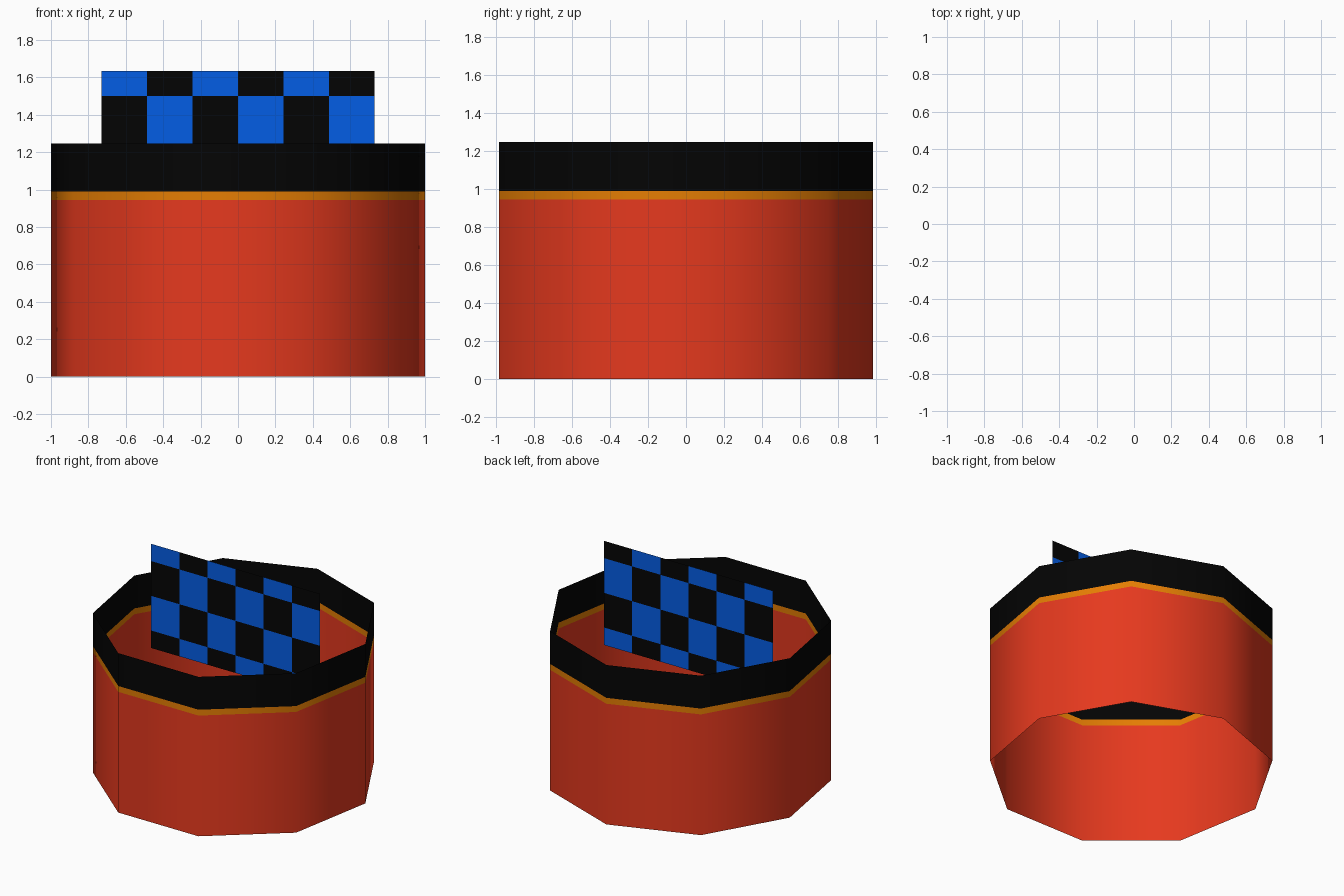
import bpy, bmesh, math

if "Cube" in bpy.data.objects:
    bpy.data.objects.remove(bpy.data.objects["Cube"])


def material(name, rgb):
    m = bpy.data.materials.new(name)
    m.diffuse_color = (*rgb, 1)
    m.use_nodes = True
    m.node_tree.nodes["Principled BSDF"].inputs["Base Color"].default_value = m.diffuse_color
    return m


RED = material("red", (0.79, 0.041, 0.013))
ORANGE = material("orange", (0.78, 0.205, 0.001))
BLACK = material("black", (0.0012, 0.0012, 0.0012))
BLUE = material("blue", (0.0012, 0.11, 0.78))


def sheet(name, rows, mats, pick, closed=False, smooth=False):
    """Skin rows of points into quads; pick(row, column) gives the material index."""
    bm = bmesh.new()
    grid = [[bm.verts.new(p) for p in row] for row in rows]
    n = len(rows[0])
    for r in range(len(rows) - 1):
        for c in range(n if closed else n - 1):
            d = (c + 1) % n
            f = bm.faces.new((grid[r][c], grid[r][d], grid[r + 1][d], grid[r + 1][c]))
            f.material_index = pick(r, c)
            f.smooth = smooth
    me = bpy.data.meshes.new(name)
    bm.to_mesh(me)
    bm.free()
    for m in mats:
        me.materials.append(m)
    ob = bpy.data.objects.new(name, me)
    bpy.context.collection.objects.link(ob)
    return ob


# Open nine-sided wall: red body, thin orange stripe, black rim band
SIDES, R, YC = 9, 1.0154, -0.0305
angles = [math.pi / 2 + i * math.tau / SIDES for i in range(SIDES)]
wall = [[(R * math.cos(a), YC + R * math.sin(a), z) for a in angles]
        for z in (0, 0.944, 0.99, 1.247)]
sheet("tub_wall", wall, (RED, ORANGE, BLACK), lambda r, c: r, closed=True, smooth=True)

# Upright chequered panel: six columns, with half-height rows at top and bottom
W, Y = 0.73, -0.0305
panel = [[(-W + 2 * W * c / 6, Y, z) for c in range(7)]
         for z in (0.82, 0.957, 1.228, 1.5, 1.635)]
sheet("chequered_panel", panel, (BLACK, BLUE), lambda r, c: (r + c) % 2)
